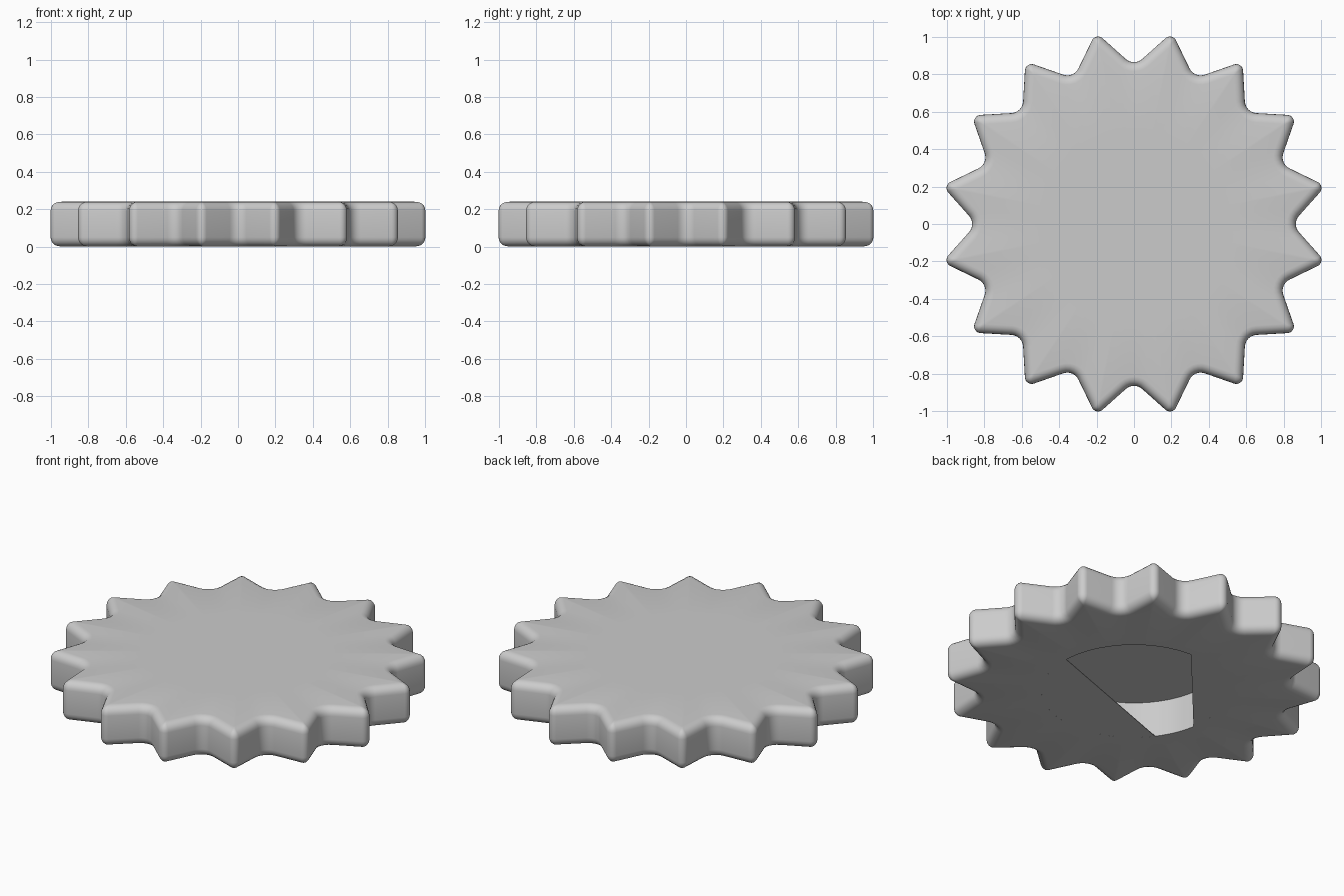
import bpy, bmesh, math
from math import sin, cos, pi, radians

cube = bpy.data.objects.get("Cube")
if cube:
    bpy.data.objects.remove(cube, do_unlink=True)

TEETH = 16
HEIGHT = 0.24
ROUND = 0.05            # rim rounding
TIP_R, VALLEY_R = 1.045, 0.843
POCKET_R, POCKET_TOP = 0.505, 0.217
STEP = 2 * pi / TEETH

# half angles between the flanks at a tip and at a valley
TIP_HALF = math.atan2(VALLEY_R * sin(STEP / 2), TIP_R - VALLEY_R * cos(STEP / 2))
VALLEY_HALF = TIP_HALF + STEP / 2

grey = bpy.data.materials.new("light grey")
grey.use_nodes = True
colour = (0.6, 0.6, 0.6, 1)
grey.diffuse_color = colour
grey.node_tree.nodes["Principled BSDF"].inputs["Base Color"].default_value = colour


def add_object(name, bm):
    bmesh.ops.recalc_face_normals(bm, faces=bm.faces)
    mesh = bpy.data.meshes.new(name)
    bm.to_mesh(mesh)
    bm.free()
    obj = bpy.data.objects.new(name, mesh)
    mesh.materials.append(grey)
    bpy.context.collection.objects.link(obj)
    return obj


def fillet(angle, centre, radius, start, end, steps=6):
    """Arc of a rounded corner whose centre lies on the ray at this angle."""
    for i in range(steps + 1):
        a = angle + start + (end - start) * i / steps
        yield (centre * cos(angle) + radius * cos(a),
               centre * sin(angle) + radius * sin(a))


def outline(inset):
    """Toothed outline with rounded tips and valleys, moved inwards."""
    points = []
    tip_round = max(0.036 - inset, 0.008)
    valley_round = 0.066 + inset
    tip = TIP_R - (inset + tip_round) / sin(TIP_HALF)
    valley = VALLEY_R + (valley_round - inset) / sin(VALLEY_HALF)
    ts, vs = pi / 2 - TIP_HALF, pi / 2 - VALLEY_HALF
    for k in range(TEETH):
        a = (k + 0.5) * STEP
        points += fillet(a, tip, tip_round, -ts, ts)
        points += fillet(a + STEP / 2, valley, valley_round, pi + vs, pi - vs)
    return points


# Toothed disc: one loft from the pocket ceiling, around the rim, to the top
def circle_at(z):
    angles = [math.atan2(y, x) for x, y in outline(ROUND)]
    return [(POCKET_R * cos(a), POCKET_R * sin(a), z) for a in angles]


arc = [i * pi / 10 for i in range(6)]
rim = [(ROUND * (1 - sin(a)), ROUND * (1 - cos(a))) for a in arc]
rim += [(d, HEIGHT - z) for d, z in reversed(rim)]
sections = [circle_at(POCKET_TOP), circle_at(0)]
sections += [[(x, y, z) for x, y in outline(d)] for d, z in rim]
sections.append(circle_at(HEIGHT))

bm = bmesh.new()
rings = [[bm.verts.new(p) for p in s] for s in sections]
for low, high in zip(rings, rings[1:]):
    for i in range(len(low)):
        j = (i + 1) % len(low)
        bm.faces.new((low[i], low[j], high[j], high[i]))
bm.faces.new(rings[0])
bm.faces.new(rings[-1])
disc = add_object("toothed_disc", bm)
bpy.context.view_layer.objects.active = disc
disc.select_set(True)
bpy.ops.object.shade_smooth_by_angle(angle=radians(35))


# Thin flush covers closing two sides of the round pocket
def pocket_cover(name, start, end, steps=32):
    bm = bmesh.new()
    angles = [radians(start + (end - start) * i / steps) for i in range(steps + 1)]
    face = bm.faces.new([bm.verts.new((POCKET_R * cos(a), POCKET_R * sin(a), 0))
                         for a in angles])
    top = bmesh.ops.extrude_face_region(bm, geom=[face], use_keep_orig=True)
    bmesh.ops.translate(bm, vec=(0, 0, 0.004),
                        verts=[v for v in top["geom"] if isinstance(v, bmesh.types.BMVert)])
    add_object(name, bm)


pocket_cover("pocket_cover_large", -143, 3)
pocket_cover("pocket_cover_small", 88, 190)
